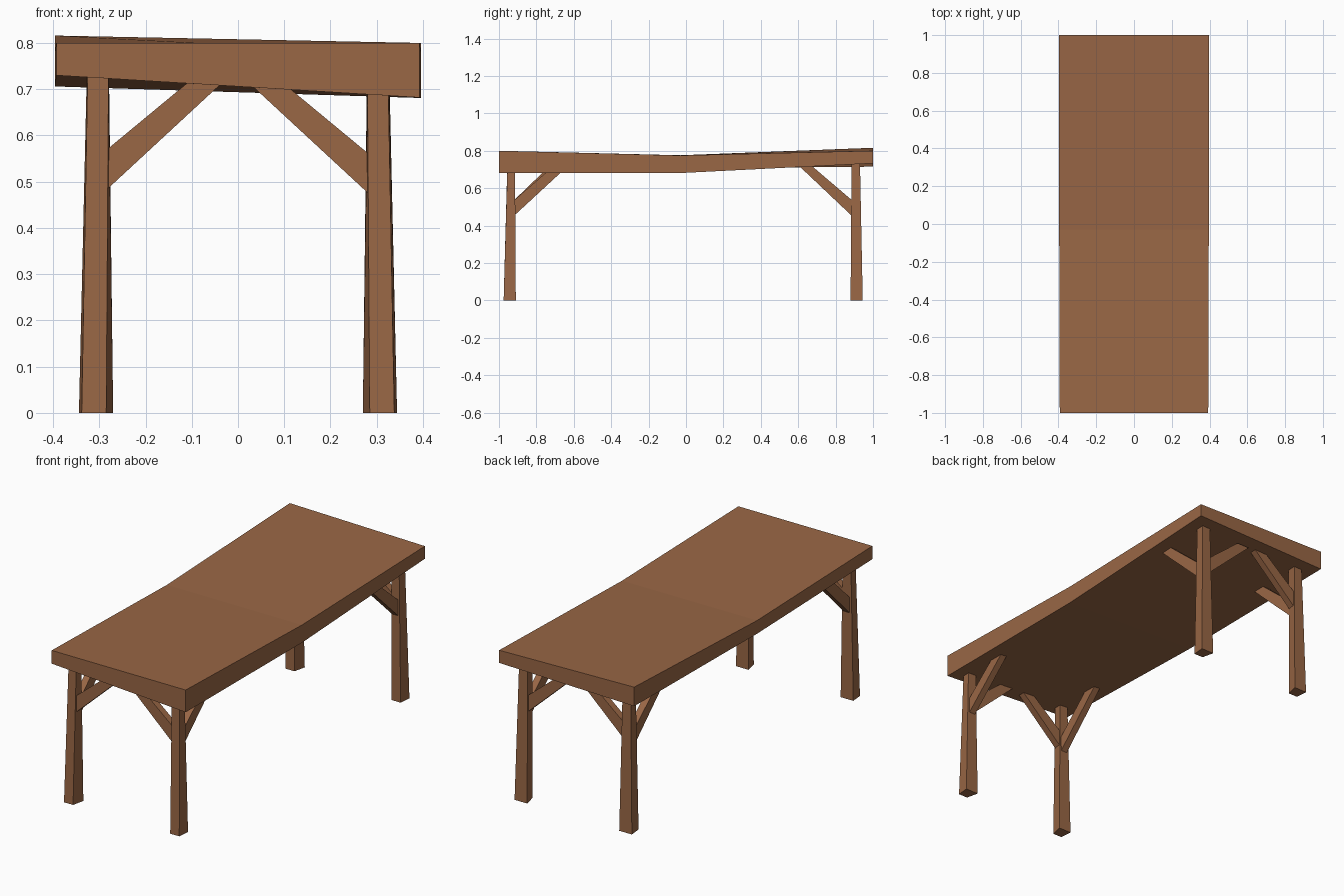
import bpy
from mathutils import Vector

if "Cube" in bpy.data.objects:
    bpy.data.objects.remove(bpy.data.objects["Cube"])

wood = bpy.data.materials.new("brown wood")
wood.diffuse_color = (0.32, 0.135, 0.06, 1)
wood.use_nodes = True
wood.node_tree.nodes["Principled BSDF"].inputs["Base Color"].default_value = wood.diffuse_color


def make(name, rings):
    """Solid skinned through rings of four points, capped at both ends."""
    verts = [p for r in rings for p in r]
    faces = [(3, 2, 1, 0), tuple(len(verts) - 4 + i for i in range(4))]
    for k in range(len(rings) - 1):
        for i in range(4):
            j = (i + 1) % 4
            faces.append((4*k + i, 4*k + j, 4*k + 4 + j, 4*k + 4 + i))
    me = bpy.data.meshes.new(name)
    me.from_pydata(verts, [], faces)
    me.materials.append(wood)
    ob = bpy.data.objects.new(name, me)
    bpy.context.collection.objects.link(ob)
    # consistent outward normals
    import bmesh
    bm = bmesh.new()
    bm.from_mesh(me)
    bmesh.ops.recalc_face_normals(bm, faces=bm.faces)
    bm.to_mesh(me)
    bm.free()
    return ob


# Sagging table top: y, half width, bottom left, bottom right, top left, top right
sections = [(-1.0, 0.393, 0.73, 0.682, 0.80, 0.80),
            (-0.03, 0.396, 0.706, 0.681, 0.776, 0.775),
            (1.0, 0.396, 0.715, 0.733, 0.816, 0.80)]
make("table_top", [[(-w, y, bl), (w, y, br), (w, y, tr), (-w, y, tl)]
                   for y, w, bl, br, tl, tr in sections])


def brace(name, origin, axis, side, low, high, reach):
    """Diagonal strut from the leg (low..high) up to the top (reach in..out)."""
    along = Vector((1, 0, 0)) if axis == "x" else Vector((0, 1, 0))
    across = Vector((0, 1, 0)) if axis == "x" else Vector((1, 0, 0))
    near, far, ztop = reach
    profile = [(-0.012, low - 0.01), (far, ztop), (far + 0.02, ztop + 0.018),
               (near + 0.02, ztop + 0.018), (-0.012, high - 0.01)]
    profile = [profile[0], profile[2], profile[3], profile[4]]
    make(name, [[Vector(origin) + along * side * d + across * t + Vector((0, 0, z))
                 for d, z in profile] for t in (-0.018, 0.018)])


for end, ys in (("front", (-0.975, -0.91, -0.955, -0.914)),
                ("back", (0.88, 0.945, 0.885, 0.93))):
    for side, s in (("left", -1), ("right", 1)):
        y0, y1, y2, y3 = ys
        ztop = {("front", "left"): 0.735, ("front", "right"): 0.70,
                ("back", "left"): 0.73, ("back", "right"): 0.745}[end, side]
        # Tapered leg, slightly narrower towards the front
        foot = [(s*0.285, y0, 0), (s*0.338, y0, 0), (s*0.344, y1, 0), (s*0.270, y1, 0)]
        head = [(s*0.280, y2, ztop), (s*0.325, y2, ztop),
                (s*0.327, y3, ztop), (s*0.279, y3, ztop)]
        make(f"{end}_{side}_leg", [foot, head])
        # Two braces per leg: one inwards in x, one inwards in y
        ymid = (y2 + y3) / 2
        dz = 0.01 if s < 0 else 0
        brace(f"{end}_{side}_cross_brace", (s*0.277, ymid, 0), "x", -s,
              0.478 + dz, 0.565 + dz, (0.165, 0.238, 0.70 + dz))
        if end == "front":
            brace(f"{end}_{side}_long_brace", (s*0.303, -0.91, 0), "y", 1,
                  0.46, 0.543, (0.17, 0.247, 0.69 + 2*dz))
        else:
            brace(f"{end}_{side}_long_brace", (s*0.303, 0.882, 0), "y", -1,
                  0.455, 0.54, (0.20, 0.267, 0.71))
